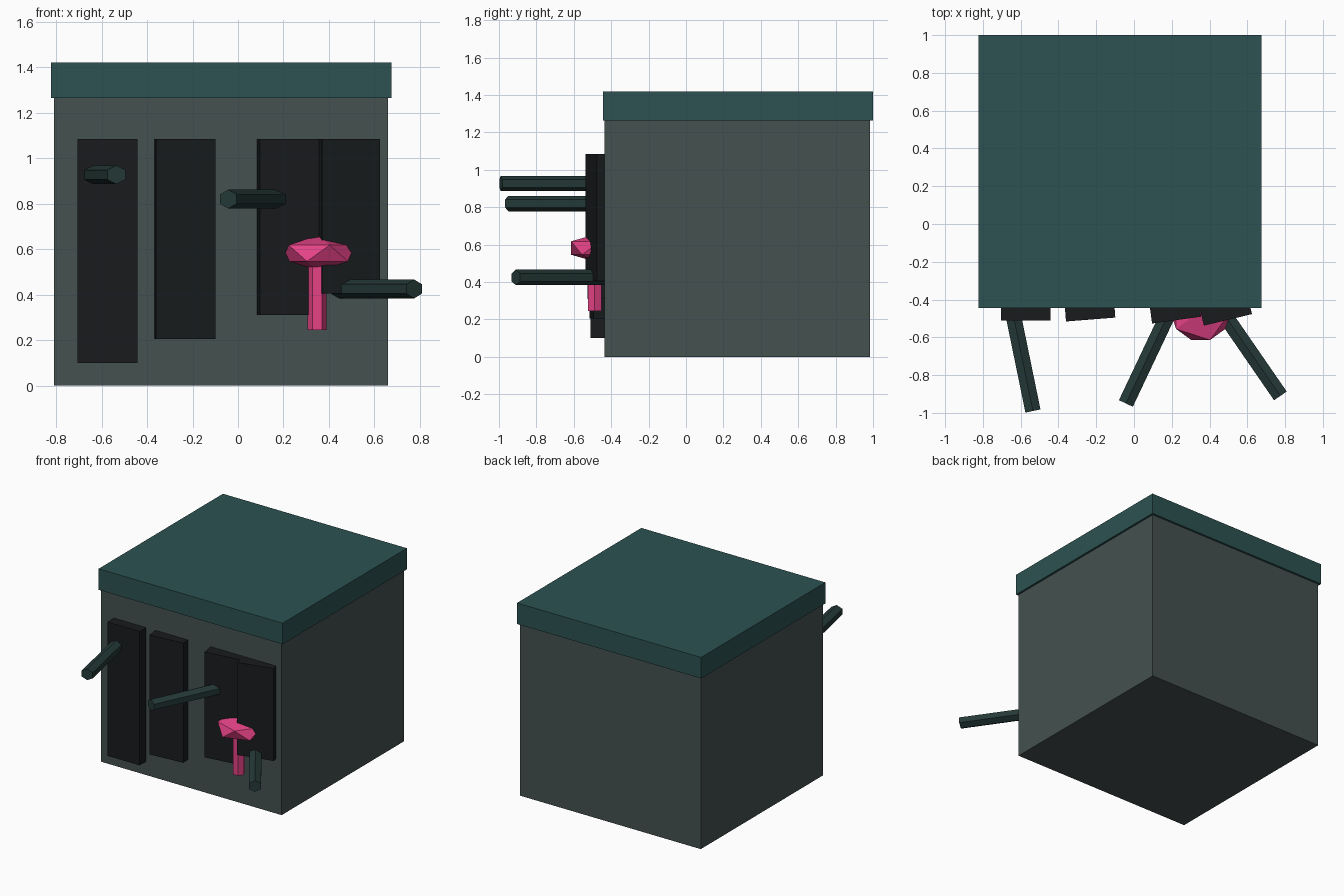
import bpy, bmesh
from math import radians, atan2
from mathutils import Matrix, Vector

if "Cube" in bpy.data.objects:
    bpy.data.objects.remove(bpy.data.objects["Cube"])


def material(name, rgb):
    m = bpy.data.materials.new(name)
    m.diffuse_color = (*rgb, 1)
    m.use_nodes = True
    m.node_tree.nodes["Principled BSDF"].inputs["Base Color"].default_value = m.diffuse_color
    return m


STONE = material("stone", (0.058, 0.082, 0.079))
TEAL = material("teal", (0.026, 0.085, 0.085))
BLACK = material("black", (0.009, 0.011, 0.012))
PEG = material("dark_teal", (0.018, 0.042, 0.039))
PINK = material("pink", (0.78, 0.055, 0.24))


def finish(name, bm, mat, matrix=Matrix()):
    bm.transform(matrix)
    bmesh.ops.recalc_face_normals(bm, faces=bm.faces)
    mesh = bpy.data.meshes.new(name)
    bm.to_mesh(mesh)
    bm.free()
    mesh.materials.append(mat)
    ob = bpy.data.objects.new(name, mesh)
    bpy.context.collection.objects.link(ob)
    return ob


def box(name, lo, hi, mat, matrix=Matrix()):
    lo, hi = Vector(lo), Vector(hi)
    bm = bmesh.new()
    bmesh.ops.create_cube(bm, size=1)
    fit = Matrix.Translation((lo + hi) / 2) @ Matrix.Diagonal((*(hi - lo), 1))
    return finish(name, bm, mat, matrix @ fit)


def prism(name, radius, length, mat, matrix):
    bm = bmesh.new()
    bmesh.ops.create_cone(bm, cap_ends=True, segments=6, radius1=radius,
                          radius2=radius, depth=length)
    return finish(name, bm, mat, matrix)


# Block and overhanging lid
box("body", (-0.81, -0.435, 0), (0.66, 0.985, 1.27), STONE)
box("lid", (-0.823, -0.445, 1.265), (0.675, 1.0, 1.42), TEAL)

# Front panels: front left corner x, y, bottom z, turn in degrees
panels = [(-0.705, -0.51, 0.10, 0), (-0.36, -0.516, 0.205, 4.5),
          (0.096, -0.527, 0.31, 8), (0.37, -0.538, 0.405, 13.5)]
for i, (x, y, z, turn) in enumerate(panels, 1):
    place = Matrix.Translation((x, y, 0)) @ Matrix.Rotation(radians(turn), 4, 'Z')
    box(f"panel_{i}", (0, 0, z), (0.262, 0.1, 1.085), BLACK, place)

# Six-sided pegs sticking out: outer end, inner end, height
pegs = [((-0.535, -0.99), (-0.65, -0.43), 0.927),
        ((-0.043, -0.95), (0.203, -0.43), 0.82),
        ((0.775, -0.91), (0.444, -0.43), 0.425)]
for i, (a, b, z) in enumerate(pegs, 1):
    a, b = Vector((*a, z)), Vector((*b, z))
    d = b - a
    place = (Matrix.Translation((a + b) / 2)
             @ Matrix.Rotation(atan2(d.y, d.x), 4, 'Z')
             @ Matrix.Diagonal((1, 1, 0.88, 1))
             @ Matrix.Rotation(radians(90), 4, 'Y')
             @ Matrix.Rotation(radians(90), 4, 'Z'))
    prism(f"peg_{i}", 0.047, d.length, PEG, place)

# Mushroom stem, flat side to the front
prism("mushroom_stem", 0.042, 0.33, PINK,
      Matrix.Translation((0.348, -0.488, 0.41)) @ Matrix.Rotation(radians(30), 4, 'Z')
      @ Matrix.Rotation(radians(60), 4, 'Z'))

# Mushroom cap: flattened icosahedron sunk into the panels
bm = bmesh.new()
bmesh.ops.create_icosphere(bm, subdivisions=1, radius=1)
finish("mushroom_cap", bm, PINK, Matrix.Translation((0.353, -0.461, 0.582))
       @ Matrix.Diagonal((0.18, 0.18, 0.08, 1)))
